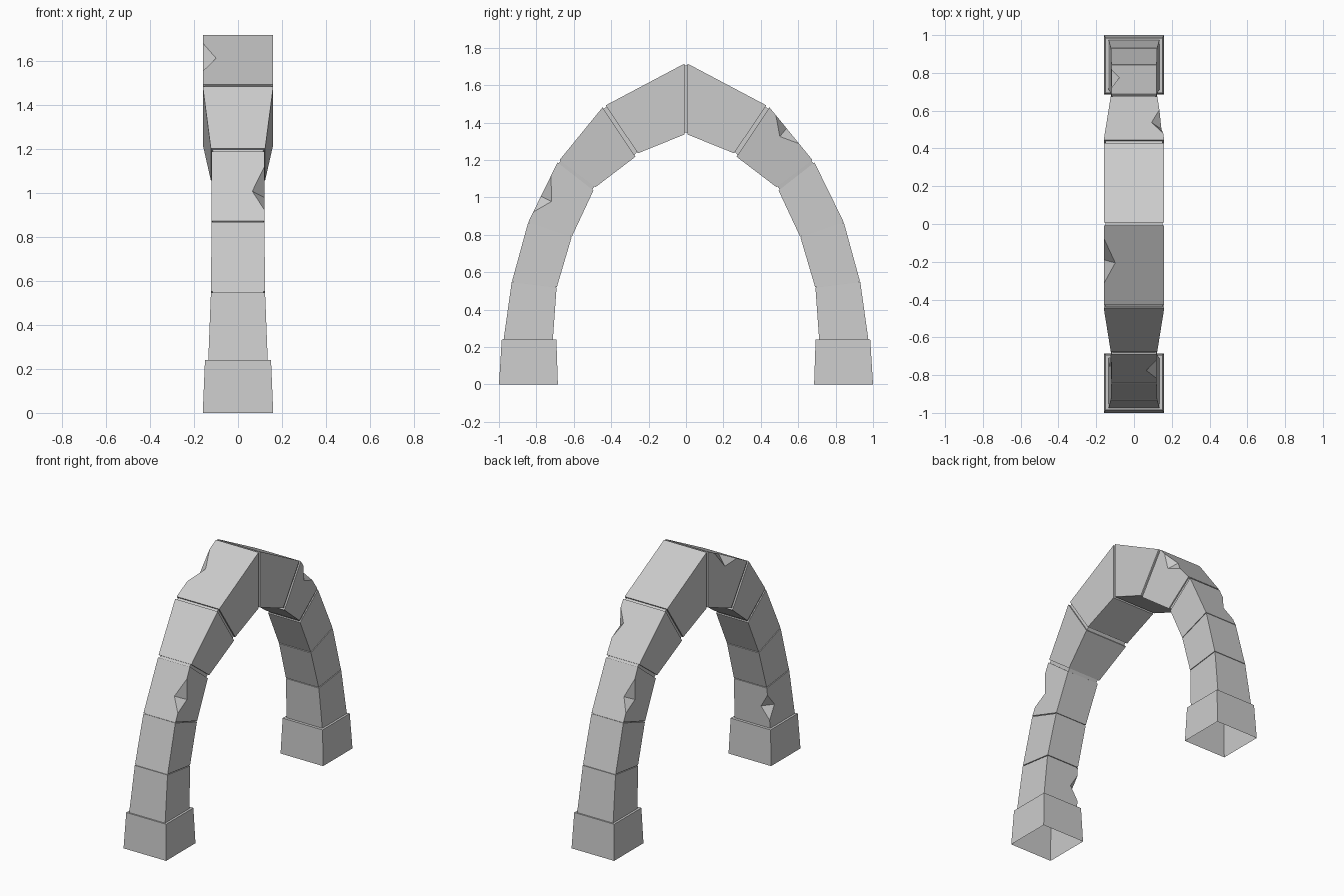
import bpy
import bmesh
from mathutils import Vector

if "Cube" in bpy.data.objects:
    bpy.data.objects.remove(bpy.data.objects["Cube"], do_unlink=True)

stone = bpy.data.materials.new("grey_stone")
stone.use_nodes = True
stone.diffuse_color = (0.6, 0.6, 0.6, 1)
shader = stone.node_tree.nodes["Principled BSDF"]
shader.inputs["Base Color"].default_value = (0.6, 0.6, 0.6, 1)
shader.inputs["Roughness"].default_value = 0.9

# Each stone: lower and upper end as (half width, outer y, outer z, inner y, inner z)
STONES = {
    "base": ((0.16, 1.0, 0.0, 0.685, 0.0), (0.15, 0.985, 0.24, 0.693, 0.24)),
    "pier_stone": ((0.135, 0.975, 0.24, 0.712, 0.24), (0.123, 0.932, 0.547, 0.692, 0.517)),
    "lower_arch_stone": ((0.123, 0.93, 0.552, 0.69, 0.522), (0.12, 0.844, 0.866, 0.612, 0.786)),
    "middle_arch_stone": ((0.12, 0.842, 0.871, 0.61, 0.791), (0.12, 0.687, 1.187, 0.495, 1.037)),
    "upper_arch_stone": ((0.123, 0.676, 1.2, 0.484, 1.055), (0.16, 0.446, 1.482, 0.27, 1.218)),
    "crown_stone": ((0.16, 0.43, 1.492, 0.257, 1.236), (0.16, 0.007, 1.716, 0.007, 1.337)),
}

# Chipped edges: edge number, start, middle, end, depth on next face, depth on previous face
CHIPS = {
    "front_middle_arch_stone": (1, 0.16, 0.43, 0.78, 0.26, 0.23),
    "back_middle_arch_stone": (0, 0.16, 0.43, 0.78, 0.18, 0.26),
    "front_crown_stone": (0, 0.27, 0.53, 0.84, 0.19, 0.2),
    "back_upper_arch_stone": (1, 0.31, 0.6, 0.85, 0.2, 0.18),
    "front_pier_stone": (3, 0.2, 0.5, 0.82, 0.25, 0.22),
}


def ring(end, side):
    """Four corners of a stone's end: outer pair, then inner pair."""
    w, oy, oz, iy, iz = end
    return [Vector((-w, side * oy, oz)), Vector((w, side * oy, oz)),
            Vector((w, side * iy, iz)), Vector((-w, side * iy, iz))]


def shrink(points, factor):
    centre = sum(points, Vector()) / 4
    return [centre.lerp(p, factor) for p in points]


def build(name, low, high, chip=None, open_bottom=False):
    bm = bmesh.new()
    lo = [bm.verts.new(p) for p in low]
    hi = [bm.verts.new(p) for p in high]
    on_next, on_prev = [], []
    if chip:
        k, start, mid, end, fwd, back = chip

        def along(i, t):
            return low[i % 4].lerp(high[i % 4], t)

        a = bm.verts.new(along(k, start))
        b = bm.verts.new(along(k, end))
        c = bm.verts.new(along(k, mid).lerp(along(k + 1, mid), fwd))
        d = bm.verts.new(along(k, mid).lerp(along(k - 1, mid), back))
        on_next, on_prev = [b, c, a], [a, d, b]
        bm.faces.new((a, c, d))
        bm.faces.new((b, d, c))
    for i in range(4):
        j = (i + 1) % 4
        loop = [lo[i], lo[j]]
        if chip and j == chip[0]:
            loop += on_prev
        loop += [hi[j], hi[i]]
        if chip and i == chip[0]:
            loop += on_next
        bm.faces.new(loop)
    bm.faces.new(hi)
    if not open_bottom:
        bm.faces.new(lo[::-1])
    bmesh.ops.recalc_face_normals(bm, faces=bm.faces)
    mesh = bpy.data.meshes.new(name)
    bm.to_mesh(mesh)
    bm.free()
    mesh.materials.append(stone)
    bpy.context.collection.objects.link(bpy.data.objects.new(name, mesh))


# Two mirrored legs of stones, with recessed mortar between neighbours
for label, side in (("front", -1), ("back", 1)):
    previous = None
    for part, (low, high) in STONES.items():
        name = f"{label}_{part}"
        build(name, ring(low, side), ring(high, side), CHIPS.get(name), part == "base")
        if previous and part != "pier_stone":
            build(f"{name}_mortar", shrink(ring(previous, side), 0.94),
                  shrink(ring(low, side), 0.94))
        previous = high

# Mortar at the peak
crown = STONES["crown_stone"][1]
build("peak_mortar", shrink(ring(crown, -1), 0.94), shrink(ring(crown, 1), 0.94))
